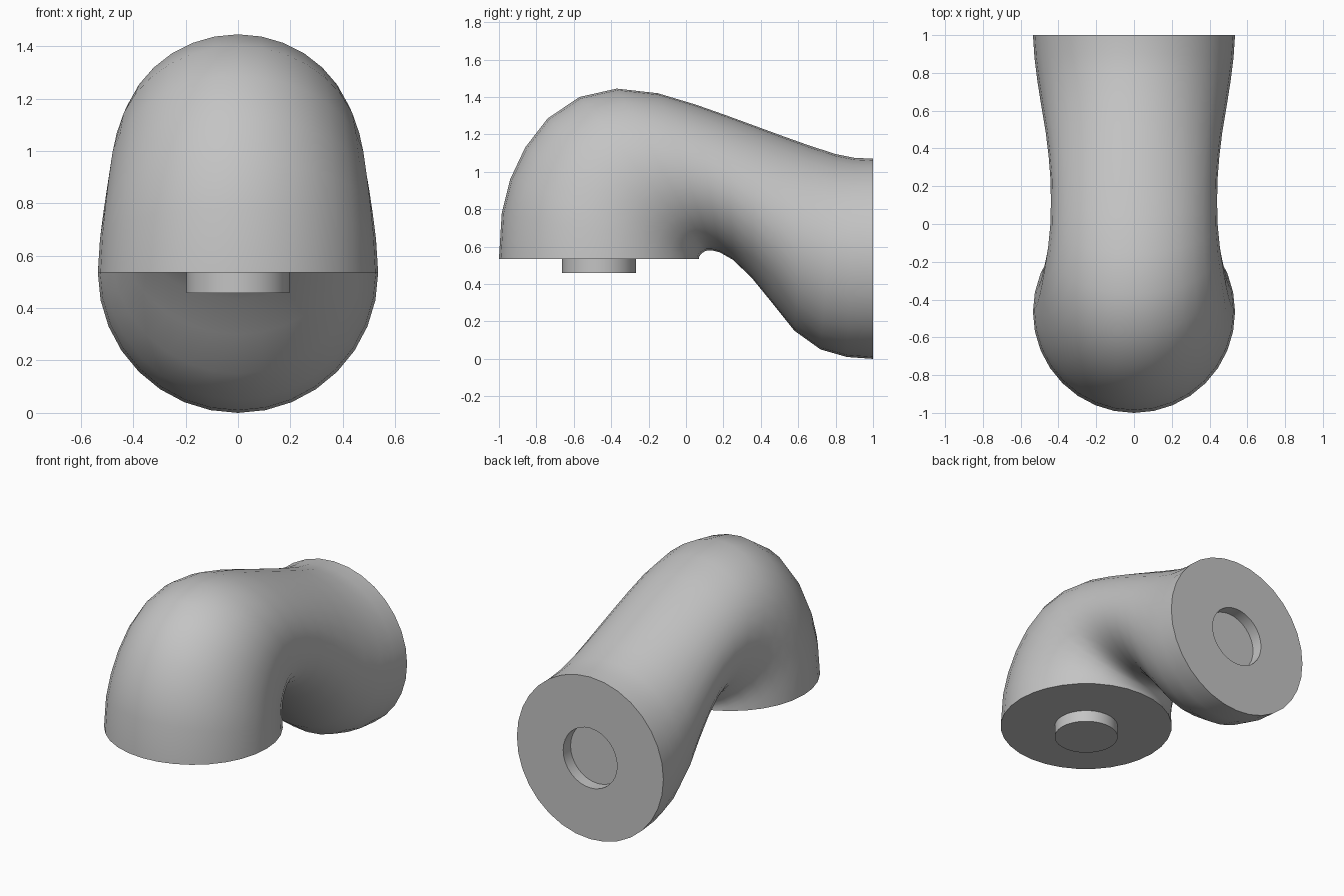
import bpy
import bmesh
import math
from mathutils import Vector

default_cube = bpy.data.objects.get("Cube")
if default_cube:
    bpy.data.objects.remove(default_cube, do_unlink=True)

SEGMENTS = 32
RADIUS = 0.535       # radius of both round ends
PEG_RADIUS = 0.197
PEG_LENGTH = 0.077

# One plain grey for the whole fitting
grey = bpy.data.materials.new("plain grey")
grey.use_nodes = True
colour = (0.55, 0.55, 0.55, 1)
grey.diffuse_color = colour
grey.node_tree.nodes["Principled BSDF"].inputs["Base Color"].default_value = colour


def add_ring(bm, outer, inner, half_width):
    """Ellipse spanning two profile points (y, z), with a half width along x."""
    a, b = Vector((0, *outer)), Vector((0, *inner))
    middle, reach = (a + b) / 2, (a - b) / 2
    side = Vector((half_width, 0, 0))
    angles = [math.tau * i / SEGMENTS for i in range(SEGMENTS)]
    return [bm.verts.new(middle + reach * math.cos(t) + side * math.sin(t))
            for t in angles]


def loft(name, sections):
    """Skin a row of rings and close both ends."""
    bm = bmesh.new()
    rings = [add_ring(bm, *section) for section in sections]
    for first, second in zip(rings, rings[1:]):
        for i in range(SEGMENTS):
            j = (i + 1) % SEGMENTS
            bm.faces.new((first[i], first[j], second[j], second[i]))
    bm.faces.new(rings[0])
    bm.faces.new(rings[-1])
    bmesh.ops.recalc_face_normals(bm, faces=bm.faces[:])
    mesh = bpy.data.meshes.new(name)
    bm.to_mesh(mesh)
    bm.free()
    mesh.materials.append(grey)
    obj = bpy.data.objects.new(name, mesh)
    bpy.context.collection.objects.link(obj)
    bpy.ops.object.select_all(action="DESELECT")
    obj.select_set(True)
    bpy.context.view_layer.objects.active = obj
    bpy.ops.object.shade_smooth_by_angle(angle=math.radians(40))
    return obj


# Bent body: outer profile point, inner profile point, half width
body = [
    ((-1, .535), (.07, .535), RADIUS),
    ((-.985, .78), (.07, .545), .527),
    ((-.94, .96), (.075, .553), .515),
    ((-.86, 1.13), (.08, .56), .502),
    ((-.74, 1.285), (.09, .568), .488),
    ((-.57, 1.4), (.1, .575), .472),
    ((-.37, 1.445), (.115, .58), .455),
    ((-.15, 1.42), (.14, .58), .443),
    ((.05, 1.36), (.18, .57), .44),
    ((.22, 1.3), (.25, .53), .442),
    ((.37, 1.245), (.35, .435), .452),
    ((.52, 1.19), (.46, .3), .468),
    ((.66, 1.14), (.58, .15), .49),
    ((.8, 1.095), (.72, .05), .512),
    ((.9, 1.075), (.86, .01), .527),
    ((1, 2 * RADIUS), (1, 0), RADIUS),
]

# Round socket sunk into the back end
for y in (1, 1 - PEG_LENGTH):
    body.append(((y, RADIUS + PEG_RADIUS), (y, RADIUS - PEG_RADIUS), PEG_RADIUS))
loft("bent_body", body)

# Round peg under the front end
peg_y = RADIUS - 1
loft("bottom_peg", [
    ((peg_y - PEG_RADIUS, z), (peg_y + PEG_RADIUS, z), PEG_RADIUS)
    for z in (RADIUS, RADIUS - PEG_LENGTH)
])
